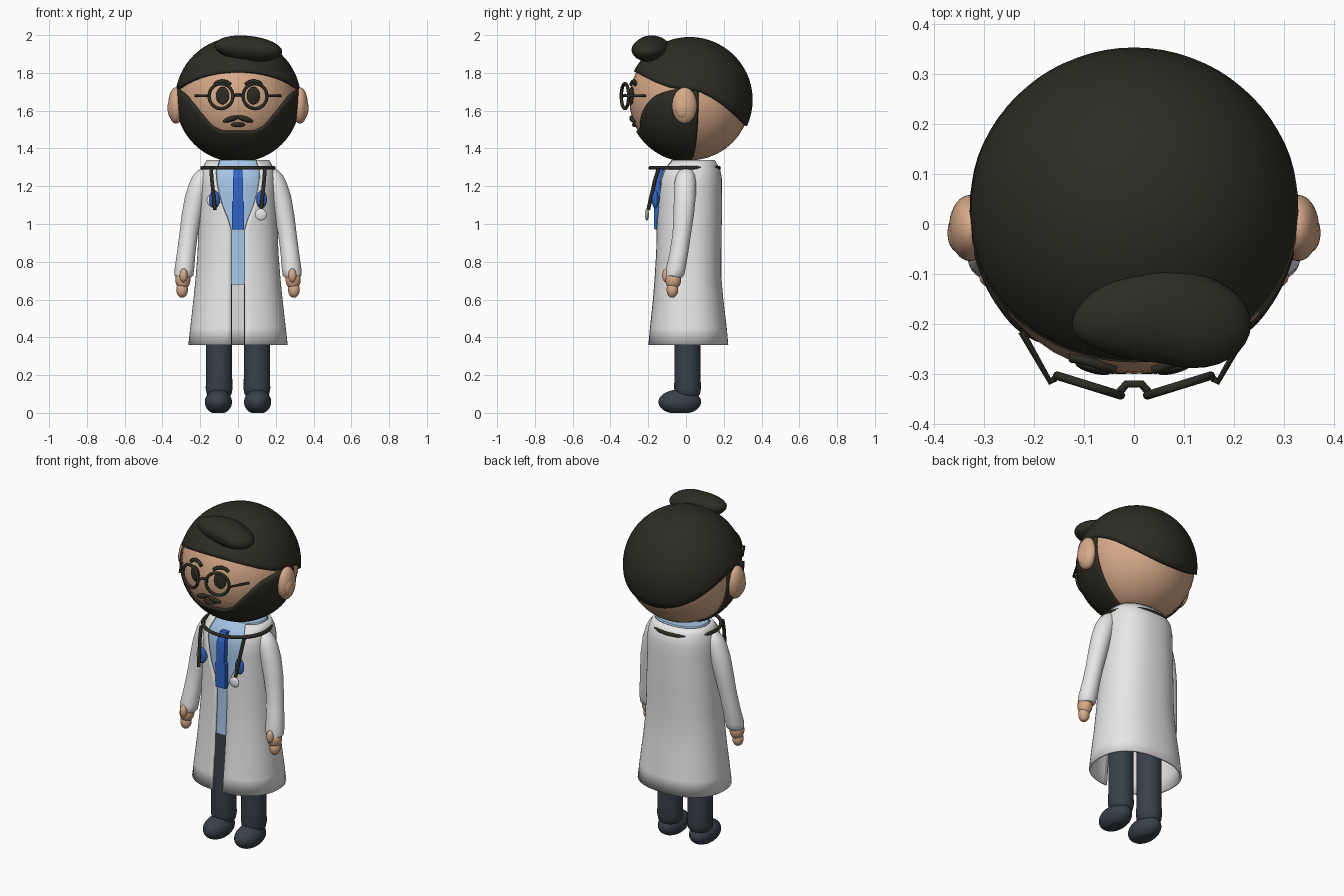
import bpy, bmesh, math
from mathutils import Matrix, Vector

if "Cube" in bpy.data.objects:
    bpy.data.objects.remove(bpy.data.objects["Cube"])


def material(name, rgb):
    m = bpy.data.materials.new(name)
    m.diffuse_color = (*rgb, 1)
    m.use_nodes = True
    m.node_tree.nodes["Principled BSDF"].inputs["Base Color"].default_value = m.diffuse_color
    return m


HAIR = material("dark_hair", (0.026, 0.025, 0.017))
SKIN = material("skin", (0.68, 0.40, 0.25))
WHITE = material("coat_white", (0.80, 0.80, 0.80))
SHIRT = material("shirt_blue", (0.38, 0.56, 0.80))
BLUE = material("tie_blue", (0.03, 0.13, 0.58))
NAVY = material("trouser_slate", (0.040, 0.052, 0.068))
HEAD = Vector((0, 0.02, 1.657))
HEAD_R = 0.32


def finish(ob, mat, angle=40):
    ob.data.materials.clear()
    ob.data.materials.append(mat)
    bpy.ops.object.select_all(action='DESELECT')
    ob.select_set(True)
    bpy.context.view_layer.objects.active = ob
    bpy.ops.object.shade_smooth_by_angle(angle=math.radians(angle))
    return ob


def from_bmesh(name, bm, mat, angle=40):
    me = bpy.data.meshes.new(name)
    bm.to_mesh(me)
    bm.free()
    ob = bpy.data.objects.new(name, me)
    bpy.context.collection.objects.link(ob)
    return finish(ob, mat, angle)


def loft(name, rings, mat, closed=True, caps=True, thick=0, angle=40):
    """Skin rings stacked upward, each running anticlockwise from above."""
    bm = bmesh.new()
    rows = [[bm.verts.new(p) for p in ring] for ring in rings]
    n = len(rows[0])
    for a, b in zip(rows, rows[1:]):
        for i in range(n if closed else n - 1):
            j = (i + 1) % n
            bm.faces.new((a[i], a[j], b[j], b[i]))
    if closed and caps:
        bm.faces.new(rows[0][::-1])
        bm.faces.new(rows[-1])
    bmesh.ops.remove_doubles(bm, verts=bm.verts, dist=1e-5)
    ob = from_bmesh(name, bm, mat, angle)
    if thick:
        s = ob.modifiers.new("thickness", 'SOLIDIFY')
        s.thickness, s.offset = thick, -1
    return ob


def ellipsoid(name, loc, size, mat, rot=(0, 0, 0), shape=None):
    bm = bmesh.new()
    bmesh.ops.create_uvsphere(bm, u_segments=36, v_segments=20, radius=1)
    if shape:
        for v in bm.verts:
            v.co = shape(v.co)
    r = Matrix.Rotation(rot[2], 4, 'Z') @ Matrix.Rotation(rot[1], 4, 'Y') @ Matrix.Rotation(rot[0], 4, 'X')
    bm.transform(Matrix.Translation(loc) @ r @ Matrix.Diagonal((*size, 1)))
    return from_bmesh(name, bm, mat)


def tube(name, pts, r, mat):
    cu = bpy.data.curves.new(name, 'CURVE')
    cu.dimensions, cu.bevel_depth, cu.bevel_resolution, cu.use_fill_caps = '3D', r, 3, True
    sp = cu.splines.new('POLY')
    sp.points.add(len(pts) - 1)
    for p, co in zip(sp.points, pts):
        p.co = (*co, 1)
    ob = bpy.data.objects.new(name, cu)
    bpy.context.collection.objects.link(ob)
    bpy.ops.object.select_all(action='DESELECT')
    ob.select_set(True)
    bpy.context.view_layer.objects.active = ob
    bpy.ops.object.convert(target='MESH')
    return finish(bpy.context.object, mat)


def torus(name, loc, major, minor, mat, rot=(0, 0, 0), scale=(1, 1, 1)):
    bpy.ops.mesh.primitive_torus_add(location=loc, rotation=rot, major_radius=major,
                                     minor_radius=minor, major_segments=48, minor_segments=10)
    ob = bpy.context.object
    ob.name, ob.scale = name, scale
    return finish(ob, mat)


def interp(table, x):
    if x <= table[0][0]:
        return table[0][1]
    for (a, va), (b, vb) in zip(table, table[1:]):
        if x <= b:
            return va + (vb - va) * (x - a) / (b - a)
    return table[-1][1]


def face_y(x, z, out=0):
    return HEAD.y - math.sqrt(HEAD_R ** 2 - x * x - (z - HEAD.z) ** 2) - out


# Head, with hair and beard as shells ending at a drawn edge
ellipsoid("head", HEAD, (HEAD_R,) * 3, SKIN)


def shell(name, edge, span, r, top):
    n = 72
    cols = []
    for i in range(n + 1):
        a = -math.pi / 2 + span * (2 * i / n - 1)
        z = 1.68
        for _ in range(25):
            rh = math.sqrt(max(r * r - (z - HEAD.z) ** 2, 0))
            z = 0.5 * z + 0.5 * edge(rh * math.cos(a), HEAD.y + rh * math.sin(a))
        lat = math.asin((z - HEAD.z) / r)
        lo, hi = (lat, math.pi / 2) if top else (-math.pi / 2, lat)
        cols.append([HEAD + r * Vector((math.cos(t) * math.cos(a), math.cos(t) * math.sin(a), math.sin(t)))
                     for t in (lo + (hi - lo) * k / 18 for k in range(19))])
    return loft(name, list(zip(*cols)), HAIR, closed=False, thick=0.016)


HAIRLINE = [(-0.28, 1.81), (-0.23, 1.785), (-0.17, 1.755), (-0.09, 1.725), (0.0, 1.713),
            (0.07, 1.705), (0.14, 1.67), (0.2, 1.63), (0.27, 1.57), (0.33, 1.51)]
BEARDLINE = [(0.09, 1.49), (0.14, 1.515), (0.195, 1.58), (0.275, 1.68), (0.32, 1.715)]
shell("hair_cap", lambda x, y: interp(HAIRLINE, y), math.pi, 0.333, True)
shell("beard", lambda x, y: interp(BEARDLINE, abs(x)), math.radians(98), 0.330, False)
ellipsoid("hair_quiff", (0.055, -0.2, 1.928), (0.18, 0.098, 0.068), HAIR, (0, math.radians(6), 0),
          lambda c: Vector((c.x, c.y * (1 + 0.15 * c.x) + 0.2 * (1 - c.x) * (1 - abs(c.x)), c.z)))

# Face, ears and spectacles
for s, side in ((-1, "left"), (1, "right")):
    ellipsoid(side + "_ear", (s * 0.328, -0.008, 1.627), (0.042, 0.066, 0.096), SKIN)
    ellipsoid(side + "_inner_ear", (s * 0.352, -0.018, 1.615), (0.021, 0.038, 0.055), SKIN)
    ellipsoid(side + "_eye", (s * 0.082, face_y(0.082, 1.68), 1.68), (0.036, 0.010, 0.047), HAIR,
              (0, 0, s * 0.27))
    brow = [(0.04, 1.738), (0.06, 1.752), (0.085, 1.757), (0.11, 1.75), (0.125, 1.737)]
    tube(side + "_eyebrow", [(s * x, face_y(x, z, 0.004), z) for x, z in brow], 0.010, HAIR)
    ellipsoid(side + "_moustache", (s * 0.036, face_y(0.036, 1.556), 1.556), (0.046, 0.018, 0.014), HAIR,
              (0, s * 0.3, s * 0.12))
    torus(side + "_lens_rim", (s * 0.09, -0.323, 1.677), 0.066, 0.009, HAIR,
          (math.pi / 2, 0, s * 0.3))
    tube(side + "_temple", [(s * 0.157, -0.308, 1.678), (s * 0.168, -0.315, 1.678),
                            (s * 0.225, -0.215, 1.678)], 0.007, HAIR)
tube("spectacle_bridge", [(-0.028, -0.335, 1.677), (-0.015, -0.32, 1.682), (0.015, -0.32, 1.682),
                          (0.028, -0.335, 1.677)], 0.008, HAIR)
ellipsoid("lower_lip", (0, face_y(0, 1.525), 1.526), (0.038, 0.014, 0.013), HAIR)

# Coat rows: z, half width, half depth, y centre, half gap at the front
COAT = [(0.36, 0.263, 0.212, 0.012, 0.036), (0.45, 0.253, 0.204, 0.012, 0.036),
        (0.60, 0.236, 0.187, 0.011, 0.036), (0.72, 0.224, 0.177, 0.010, 0.036),
        (0.85, 0.214, 0.173, 0.014, 0.036), (0.97, 0.210, 0.173, 0.016, 0.036),
        (1.03, 0.207, 0.173, 0.017, 0.055), (1.10, 0.204, 0.173, 0.017, 0.085),
        (1.17, 0.202, 0.173, 0.017, 0.105), (1.24, 0.200, 0.172, 0.018, 0.118),
        (1.285, 0.192, 0.160, 0.022, 0.118), (1.31, 0.181, 0.143, 0.026, 0.110),
        (1.34, 0.165, 0.122, 0.030, 0.100)]


def super_ring(z, rx, ry, cy, gap=None, n=64, e=2.3):
    t0 = 0 if gap is None else -math.acos((gap / rx) ** (e / 2))
    t1 = 2 * math.pi * (1 - 1 / n) if gap is None else math.pi - t0
    f = lambda c: math.copysign(abs(c) ** (2 / e), c)
    ts = [t0 + (t1 - t0) * i / (n - 1) for i in range(n)]
    return [(rx * f(math.cos(t)), cy + ry * f(math.sin(t)), z) for t in ts]


loft("coat", [super_ring(*row) for row in COAT], WHITE, closed=False, thick=0.012)
body = [(0.68, 0.226, 0.180, 0.010, 0)] + [r for r in COAT if r[0] > 0.7]
loft("shirt", [super_ring(z, a - 0.018, b - 0.018, c) for z, a, b, c, _ in body], SHIRT)

# Tie: z, half width, y
TIE = [(0.97, 0.031, -0.158), (1.115, 0.033, -0.160), (1.125, 0.025, -0.160),
       (1.24, 0.027, -0.156), (1.25, 0.024, -0.153), (1.295, 0.022, -0.130)]
loft("tie", [[(-w, y - 0.010, z), (w, y - 0.010, z), (w, y + 0.02, z), (-w, y + 0.02, z)]
             for z, w, y in TIE], BLUE, angle=25)


def circle(x, y, z, r, n=32):
    return [(x + r * math.cos(2 * math.pi * i / n), y + r * math.sin(2 * math.pi * i / n), z) for i in range(n)]


# Limbs
ARM = [(0.718, 0.286, -0.060, 0.040), (0.728, 0.286, -0.059, 0.049), (0.76, 0.284, -0.055, 0.052),
       (0.85, 0.274, -0.037, 0.049), (0.95, 0.261, -0.022, 0.049), (1.05, 0.244, -0.012, 0.054),
       (1.15, 0.222, -0.006, 0.058), (1.22, 0.200, -0.004, 0.057), (1.26, 0.187, -0.002, 0.049),
       (1.285, 0.178, 0.0, 0.034), (1.295, 0.174, 0.0, 0.012)]
LEG = [(0.085, 0.055), (0.10, 0.066), (0.13, 0.071), (0.20, 0.069), (0.40, 0.069), (0.69, 0.069)]
for s, side in ((-1, "left"), (1, "right")):
    loft(side + "_sleeve", [circle(s * x, y, z, r) for z, x, y, r in ARM], WHITE)
    ellipsoid(side + "_palm", (s * 0.292, -0.068, 0.705), (0.040, 0.042, 0.052), SKIN)
    ellipsoid(side + "_fingers", (s * 0.296, -0.072, 0.653), (0.031, 0.031, 0.043), SKIN)
    ellipsoid(side + "_thumb", (s * 0.288, -0.106, 0.728), (0.021, 0.020, 0.037), SKIN)
    loft(side + "_trouser_leg", [circle(s * 0.1, 0.008, z, r) for z, r in LEG], NAVY)
    ellipsoid(side + "_shoe", (s * 0.104, -0.033, 0.058), (0.072, 0.113, 0.066), NAVY,
              shape=lambda c: Vector((c.x, c.y, max(c.z, -0.87))))

# Stethoscope
torus("stethoscope_collar_tube", (0, -0.007, 1.297), 0.19, 0.010, HAIR, scale=(1.0, 0.96, 1))
for s, side in ((-1, "left"), (1, "right")):
    tube(side + "_stethoscope_tube", [(s * 0.143, -0.145, 1.295), (s * 0.138, -0.165, 1.23),
                                      (s * 0.122, -0.2, 1.075)], 0.010, HAIR)
    ellipsoid(side + "_blue_badge", (s * 0.125, -0.163, 1.13), (0.028, 0.018, 0.048), BLUE)
ellipsoid("chest_piece", (0.121, -0.207, 1.05), (0.031, 0.011, 0.031), WHITE)
ellipsoid("left_chest_disc", (-0.13, -0.158, 1.125), (0.036, 0.012, 0.036), WHITE)
